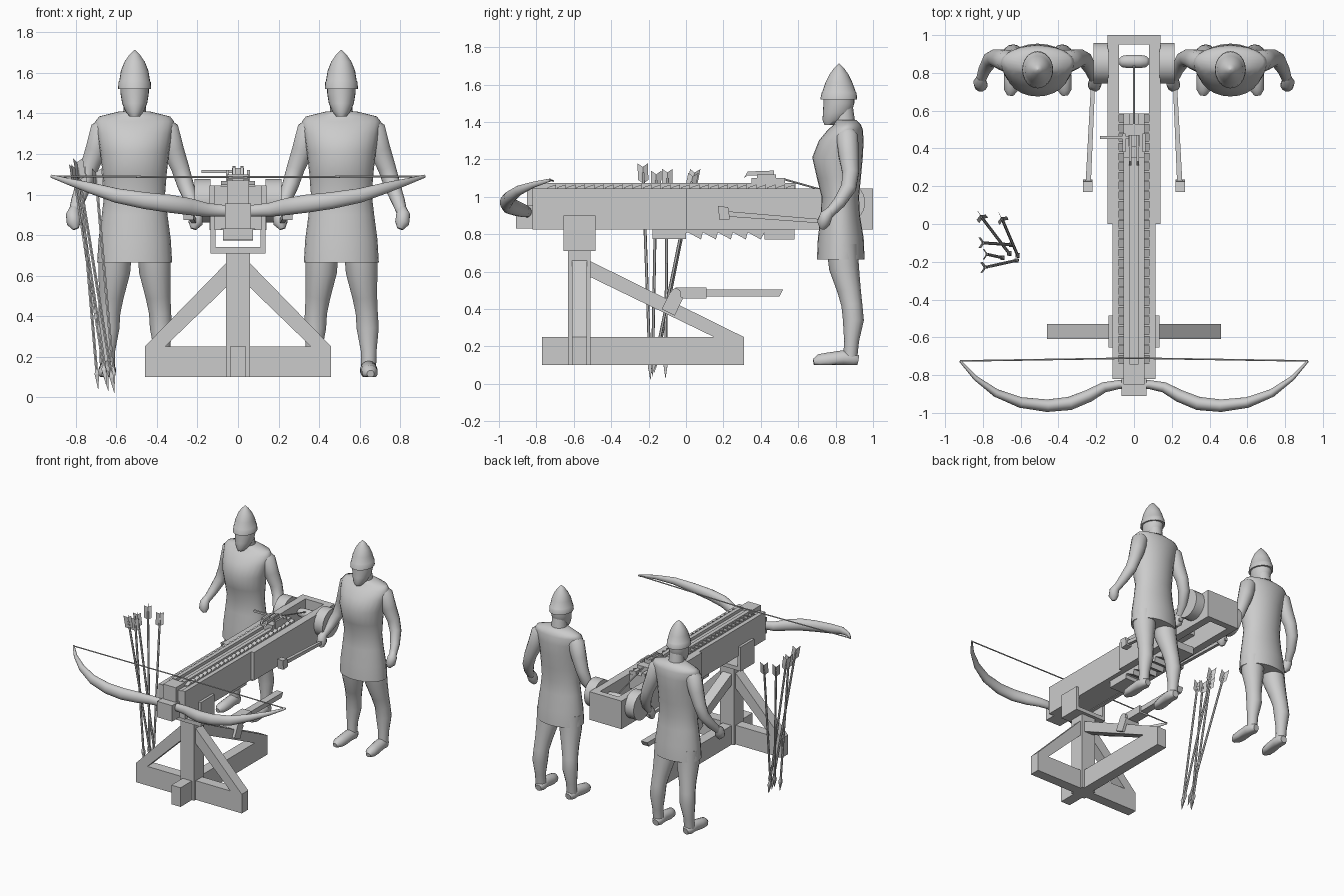
import bpy, bmesh, math
from mathutils import Vector

cube = bpy.data.objects.get("Cube")
if cube:
    bpy.data.objects.remove(cube)

grey = bpy.data.materials.new("plain_grey")
grey.use_nodes = True
COLOR = (0.6, 0.6, 0.6, 1)
grey.diffuse_color = COLOR
grey.node_tree.nodes["Principled BSDF"].inputs["Base Color"].default_value = COLOR


def finish(name, bm, smooth=False):
    bmesh.ops.recalc_face_normals(bm, faces=bm.faces)
    mesh = bpy.data.meshes.new(name)
    bm.to_mesh(mesh)
    bm.free()
    mesh.materials.append(grey)
    obj = bpy.data.objects.new(name, mesh)
    bpy.context.collection.objects.link(obj)
    if smooth:
        bpy.ops.object.select_all(action='DESELECT')
        obj.select_set(True)
        bpy.context.view_layer.objects.active = obj
        bpy.ops.object.shade_smooth_by_angle(angle=math.radians(50))
    return obj


def prism(name, poly, a, b, axis):
    """Extrude a 2D profile from a to b along x (profile yz) or y (profile xz)."""
    def place(p, d):
        return (d, p[0], p[1]) if axis == 'x' else (p[0], d, p[1])
    bm = bmesh.new()
    face = bm.faces.new([bm.verts.new(place(p, a)) for p in poly])
    ext = bmesh.ops.extrude_face_region(bm, geom=[face])
    shift = Vector(place((0, 0), b - a))
    for v in ext["geom"]:
        if isinstance(v, bmesh.types.BMVert):
            v.co += shift
    return finish(name, bm)


def box(name, x, y, z):
    return prism(name, [(y[0], z[0]), (y[1], z[0]), (y[1], z[1]), (y[0], z[1])], x[0], x[1], 'x')


def skin(name, rings, smooth):
    bm = bmesh.new()
    loops = [[bm.verts.new(p) for p in ring] for ring in rings]
    n = len(loops[0])
    for lo, hi in zip(loops, loops[1:]):
        for i in range(n):
            j = (i + 1) % n
            bm.faces.new((lo[i], lo[j], hi[j], hi[i]))
    bm.faces.new(loops[0])
    bm.faces.new(loops[-1])
    return finish(name, bm, smooth)


def loft(name, cx, rows, sides=24):
    """Stack of flat ellipses: z, half width, front y, back y."""
    rings = []
    for z, rx, y0, y1 in rows:
        rings.append([(cx + rx * math.cos(t), (y0 + y1) / 2 + (y1 - y0) / 2 * math.sin(t), z)
                      for t in (math.tau * i / sides for i in range(sides))])
    return skin(name, rings, True)


def tube(name, pts, sides=12, squash=1.0, floor=-1, smooth=True):
    """Round limb through points x, y, z, radius."""
    rings = []
    for i, p in enumerate(pts):
        a, b = pts[max(i - 1, 0)], pts[min(i + 1, len(pts) - 1)]
        t = (Vector(b[:3]) - Vector(a[:3])).normalized()
        ref = Vector((0, 1, 0)) if abs(t.z) > 0.7 else Vector((0, 0, 1))
        u = t.cross(ref).normalized()
        w = u.cross(t)
        ring = []
        for k in range(sides):
            ang = math.tau * (k + 0.5) / sides
            v = Vector(p[:3]) + p[3] * (u * math.cos(ang) * squash + w * math.sin(ang))
            v.z = max(v.z, floor)
            ring.append(v)
        rings.append(ring)
    return skin(name, rings, smooth)


# Stand: crossed base beams, post and braces
box("base_crossbeam", (-.46, .46), (-.61, -.53), (.1, .25))
box("base_long_beam", (-.04, .04), (-.77, .31), (.1, .25))
box("post", (-.06, .06), (-.63, -.51), (.1, .72))
for s, side in ((1, "left"), (-1, "right")):
    prism(side + "_brace", [(s * .05, .67), (s * .05, .55), (s * .36, .25), (s * .46, .25)], -.61, -.53, 'y')
prism("rear_brace", [(-.52, .66), (-.52, .575), (.15, .25), (.31, .25)], -.04, .04, 'x')

# Folding support on the rear brace
prism("brace_sleeve", [(-.13, .40), (-.06, .365), (-.015, .46), (-.085, .49)], -.06, .06, 'x')
tube("support_hinge", [(-.06, -.055, .48, .03), (.06, -.055, .48, .03)])
box("support_socket", (-.04, .04), (-.055, .11), (.455, .515))
prism("support_bar", [(.1, .468), (.5, .468), (.52, .505), (.1, .505)], -.028, .028, 'x')

# U-shaped cradle
prism("cradle", [(-.135, .9), (-.135, .71), (.135, .71), (.135, .9), (.11, .9),
                 (.11, .74), (-.11, .74), (-.11, .9)], -.655, -.485, 'y')

# Stock
box("front_stock", (-.085, .085), (-.82, .1), (.83, 1.04))
box("slide_bed", (-.08, .08), (.1, .585), (.93, 1.04))
for s, side in ((1, "left"), (-1, "right")):
    box(side + "_front_plank", (s * .083, s * .115), (-.82, .01), (.825, 1.045))
    box(side + "_rear_plank", (s * .08, s * .14), (0, .95), (.825, 1.045))
    box(side + "_channel_rail", (s * .025, s * .055), (-.74, .585), (1.03, 1.075))
    for i in range(26):
        y = -.74 + i * .051
        prism(side + "_rack_tooth", [(y, 1.04), (y + .046, 1.04), (y + .046, 1.066), (y, 1.05)],
              s * .055, s * .083, 'x')
box("rear_board", (-.14, .14), (.95, 1), (.825, 1.045))
box("channel_floor", (-.03, .03), (-.74, .585), (1.03, 1.052))
box("bow_clasp", (-.065, .065), (-.91, -.81), (.83, .955))
box("stock_nose", (-.055, .055), (-.85, -.74), (.95, 1.07))

# Ratchet under the stock
saw = [(-.18, .83), (-.18, .775), (0, .775), (0, .805)]
for i in range(5):
    saw += [(.08 * i + .01, .81), (.08 * i + .08, .772)]
prism("ratchet_bar", saw + [(.42, .81), (.42, .772), (.58, .772), (.58, .83)], -.075, .075, 'x')

# Bow and string
limb = [(.08, -.85, .92, .03), (.16, -.865, .925, .035), (.24, -.91, .94, .042), (.34, -.95, .955, .045),
        (.46, -.962, .97, .042), (.6, -.945, .995, .036), (.73, -.895, 1.033, .027),
        (.84, -.815, 1.065, .016), (.92, -.725, 1.09, .008)]
tube("bow", [(-x, y, z, r) for x, y, z, r in reversed(limb)] + limb, 16, .8)
tube("bowstring", [(-.92, -.725, 1.09, .005), (0, -.71, 1.085, .005), (.92, -.725, 1.09, .005)], 6)

# Slider with claw and trigger
box("slider", (-.055, .055), (.35, .53), (1.05, 1.1))
box("trigger_block", (-.03, .03), (.41, .47), (1.1, 1.13))
box("trigger_lever", (-.18, .03), (.45, .465), (1.105, 1.12))
for s, side in ((1, "left"), (-1, "right")):
    prism(side + "_claw", [(.47, 1.115), (.47, 1.14), (.33, 1.135), (.31, 1.1), (.33, 1.115)],
          s * .012, s * .026, 'x')
    box(side + "_slider_cheek", (s * .045, s * .06), (.38, .48), (1.05, 1.12))

# Winch drum, wheels and crank levers
tube("winch_rope", [(0, .52, 1.095, .005), (0, .84, 1.005, .005)], 6)
tube("winch_drum", [(x, .86, .98, r) for x, r in
                    ((-.08, .015), (-.065, .03), (-.03, .036), (.03, .036), (.065, .03), (.08, .015))], 16)
for s, side in ((1, "left"), (-1, "right")):
    tube(side + "_winch_wheel", [(s * .135, .85, .97, .108), (s * .215, .85, .97, .108)], 24)
    tube(side + "_crank_lever", [(s * .215, .78, .865, .015), (s * .243, .2, .91, .02)], 4, smooth=False)
    prism(side + "_crank_grip", [(.17, .95), (.18, .875), (.235, .88), (.225, .945)], s * .22, s * .27, 'x')

# Bundle of arrows: top point, then tip point
arrows = [((-.81, .04, 1.1), (-.65, -.17, .06)), ((-.70, .03, 1.08), (-.61, -.18, .05)),
          ((-.80, -.10, 1.1), (-.64, -.11, .03)), ((-.79, -.23, 1.13), (-.61, -.19, .02)),
          ((-.78, -.16, 1.09), (-.69, -.18, .04))]
for top, tip in arrows:
    top, tip = Vector(top), Vector(tip)
    at = lambda f, r: (*top.lerp(tip, f), r)
    tube("arrow_shaft", [at(0, .008), at(.93, .008)], 6)
    tube("arrow_head", [at(.9, .008), at(.93, .016), at(1, .001)], 4, smooth=False)
    bm = bmesh.new()
    for k in range(3):
        out = Vector((math.cos(k * math.tau / 3), math.sin(k * math.tau / 3), 0)) * .032
        up = (top - tip).normalized()
        bm.faces.new([bm.verts.new(p) for p in
                      (top - up * .06, top - up * .04 + out, top + up * .05 + out, top + up * .03)])
    finish("arrow_fletching", bm)

# Two soldiers
for c, who in ((.51, "left_soldier"), (-.51, "right_soldier")):
    loft(who + "_tunic", c, [(.665, .185, .70, .955), (.78, .178, .705, .95), (.9, .162, .72, .93),
                             (1.0, .15, .725, .925), (1.1, .158, .70, .935), (1.21, .17, .675, .945),
                             (1.3, .185, .71, .95), (1.36, .195, .76, .945), (1.385, .175, .79, .935),
                             (1.41, .075, .80, .91)])
    loft(who + "_neck", c, [(1.36, .06, .79, .91), (1.5, .05, .79, .89)], 16)
    loft(who + "_head", c, [(1.385, .025, .74, .80), (1.41, .045, .73, .85), (1.45, .062, .732, .885),
                            (1.5, .07, .735, .9), (1.55, .07, .735, .9)])
    loft(who + "_helmet", c, [(1.52, .082, .718, .915), (1.555, .08, .725, .912), (1.56, .076, .728, .908),
                              (1.61, .068, .745, .89), (1.655, .05, .768, .868),
                              (1.69, .026, .793, .843), (1.712, .003, .815, .821)])
    for s, side in ((1, "_left"), (-1, "_right")):
        def at(*pts):
            return [(c + s * p[0], *p[1:]) for p in pts]
        tube(who + side + "_arm", at((.13, .86, 1.36, .035), (.16, .862, 1.32, .06), (.19, .87, 1.22, .055),
                                     (.225, .88, 1.13, .046), (.25, .87, 1.05, .042),
                                     (.28, .82, .97, .034), (.3, .765, .91, .026)))
        tube(who + side + "_hand", at((.3, .775, .93, .022), (.305, .75, .9, .035), (.3, .735, .86, .036),
                                      (.29, .73, .83, .015)))
        tube(who + side + "_leg", at((.095, .835, .74, .085), (.1, .845, .62, .08), (.115, .872, .5, .063),
                                     (.125, .887, .42, .056), (.13, .895, .34, .056),
                                     (.135, .885, .23, .04), (.135, .878, .13, .037)), 14)
        tube(who + side + "_foot", at((.13, .92, .125, .025), (.132, .895, .13, .04), (.135, .84, .137, .042),
                                      (.138, .76, .125, .042), (.142, .71, .12, .038),
                                      (.144, .682, .115, .018)), 14, 1, .1)
